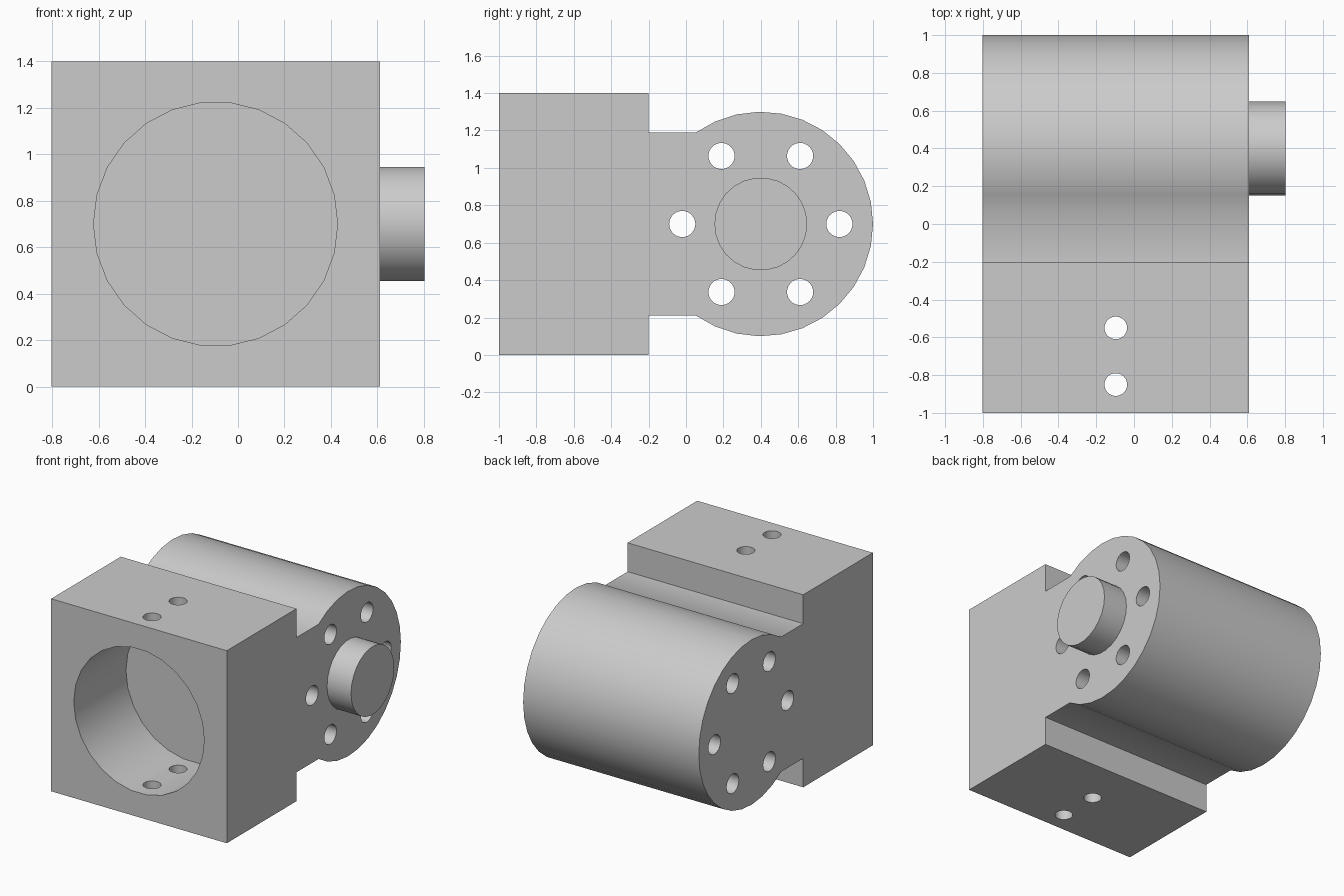
import bpy, bmesh
from math import cos, sin, pi, asin, radians
from mathutils import Matrix, Vector

cube = bpy.data.objects.get("Cube")
if cube:
    bpy.data.objects.remove(cube, do_unlink=True)

grey = bpy.data.materials.new("plain grey")
grey.use_nodes = True
colour = (0.6, 0.6, 0.6, 1)
grey.diffuse_color = colour
grey.node_tree.nodes["Principled BSDF"].inputs["Base Color"].default_value = colour

LEFT, RIGHT, END = -0.803, 0.61, 0.803   # body ends and shaft tip along x
MID_X = (LEFT + RIGHT) / 2
AXIS_Y, MID_Z, BARREL_R = 0.4, 0.7, 0.6
SIDES = 26


def finish(bm, name):
    bmesh.ops.recalc_face_normals(bm, faces=bm.faces)
    mesh = bpy.data.meshes.new(name)
    bm.to_mesh(mesh)
    bm.free()
    mesh.materials.append(grey)
    obj = bpy.data.objects.new(name, mesh)
    bpy.context.collection.objects.link(obj)
    return obj


def prism(name, outline, origin, u, v, sweep):
    """Extrude a 2D outline, laid out along u and v, by the sweep vector."""
    o, u, v = Vector(origin), Vector(u), Vector(v)
    bm = bmesh.new()
    face = bm.faces.new([bm.verts.new(o + u * a + v * b) for a, b in outline])
    side = bmesh.ops.extrude_face_region(bm, geom=[face])["geom"]
    bmesh.ops.translate(bm, vec=sweep,
                        verts=[g for g in side if isinstance(g, bmesh.types.BMVert)])
    return finish(bm, name)


X, Y, Z = (1, 0, 0), (0, 1, 0), (0, 0, 1)


def circle(r):
    return [(r * cos(2 * pi * i / SIDES), r * sin(2 * pi * i / SIDES))
            for i in range(SIDES)]


def cut(target, cutter):
    cutter.hide_render = True
    mod = target.modifiers.new("cut", 'BOOLEAN')
    mod.operation, mod.solver, mod.object = 'DIFFERENCE', 'EXACT', cutter
    bpy.context.view_layer.objects.active = target
    bpy.ops.object.modifier_apply(modifier=mod.name)
    bpy.data.objects.remove(cutter, do_unlink=True)


# Body: square block, neck and round barrel in one side profile
neck_h = 0.49
start = pi - asin(neck_h / BARREL_R)
steps = 22
arc = [start * (2 * i / steps - 1) for i in range(steps + 1)]
profile = [(AXIS_Y + BARREL_R * cos(a), MID_Z + BARREL_R * sin(a)) for a in arc]
profile += [(-0.2, MID_Z + neck_h), (-0.2, 1.4), (-1, 1.4),
            (-1, 0), (-0.2, 0), (-0.2, MID_Z - neck_h)]
body = prism("body", profile, (LEFT, 0, 0), Y, Z, (RIGHT - LEFT, 0, 0))

# Blind bore in the front
cut(body, prism("bore_cutter", circle(0.525), (MID_X, -1.1, MID_Z), X, Z, (0, 0.7, 0)))

# Two vertical holes through the block
for y in (-0.85, -0.55):
    cut(body, prism("pin_cutter", circle(0.06), (MID_X, y, -0.1), X, Y, (0, 0, 1.6)))

# Ring of six holes along the barrel
for i in range(6):
    a = i * pi / 3
    at = (LEFT - 0.1, AXIS_Y + 0.42 * cos(a), MID_Z + 0.42 * sin(a))
    cut(body, prism("bolt_cutter", circle(0.07), at, Y, Z, (RIGHT - LEFT + 0.2, 0, 0)))

# Shaft stub on the end of the barrel
shaft = prism("shaft", circle(0.248), (RIGHT, AXIS_Y, MID_Z), Y, Z, (END - RIGHT, 0, 0))

for obj in (body, shaft):
    bpy.ops.object.select_all(action='DESELECT')
    obj.select_set(True)
    bpy.context.view_layer.objects.active = obj
    bpy.ops.object.shade_smooth_by_angle(angle=radians(30))
